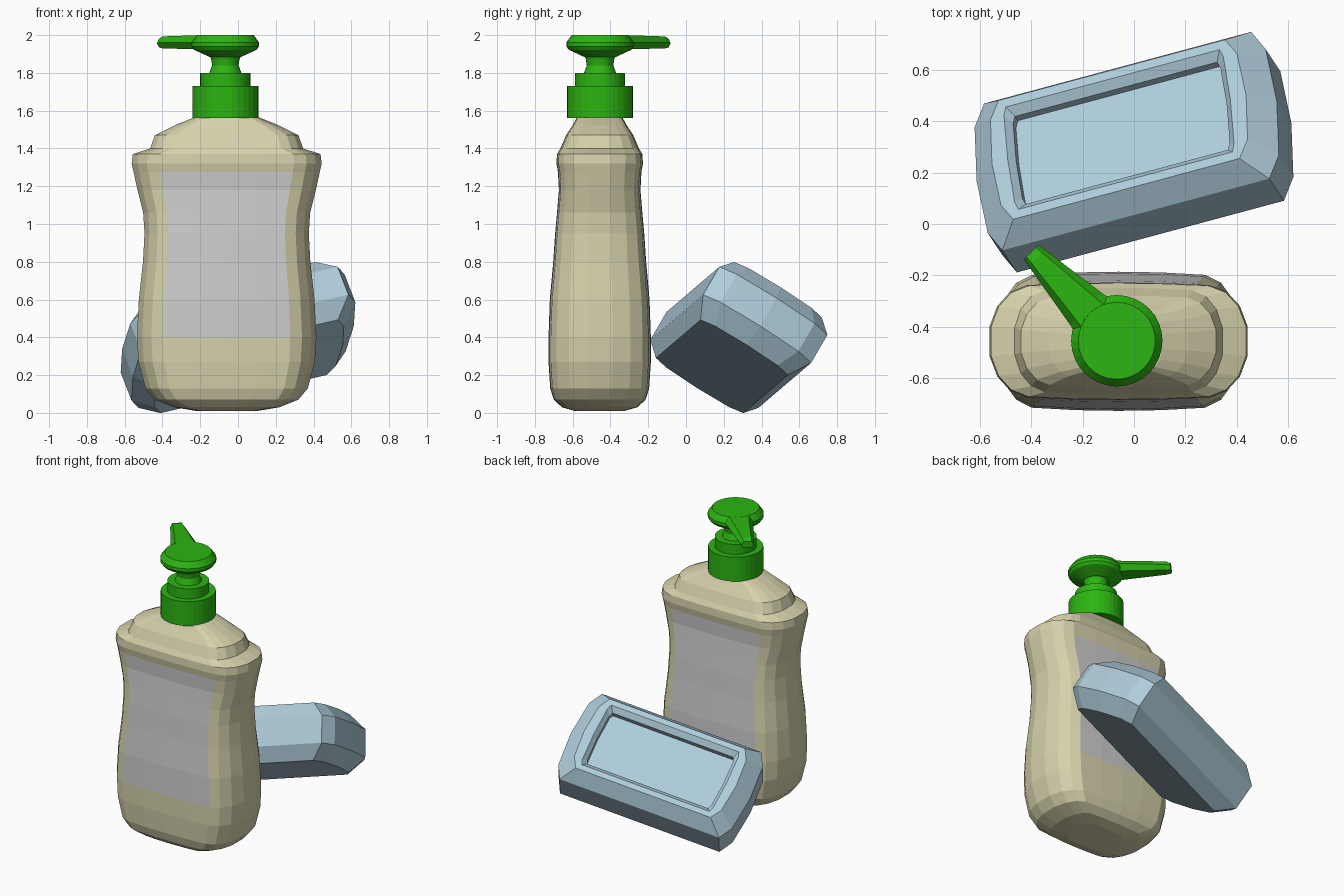
import bpy, math
from mathutils import Vector

if "Cube" in bpy.data.objects:
    bpy.data.objects.remove(bpy.data.objects["Cube"])


def material(name, rgb):
    m = bpy.data.materials.new(name)
    m.diffuse_color = (*rgb, 1)
    m.use_nodes = True
    m.node_tree.nodes["Principled BSDF"].inputs["Base Color"].default_value = m.diffuse_color
    return m


BEIGE = material("beige plastic", (0.67, 0.64, 0.41))
GREY = material("grey label", (0.60, 0.60, 0.60))
GREEN = material("green plastic", (0.025, 0.46, 0.006))
BLUE = material("pale blue soap", (0.43, 0.61, 0.71))


def loft(name, rings, mats):
    """Skin equal-length rings of points and cap both ends."""
    n = len(rings[0])
    verts = [Vector(p) for r in rings for p in r]
    faces = [tuple(reversed(range(n)))]
    for k in range(len(rings) - 1):
        for i in range(n):
            j = (i + 1) % n
            faces.append((k * n + i, k * n + j, (k + 1) * n + j, (k + 1) * n + i))
    faces.append(tuple(range((len(rings) - 1) * n, len(rings) * n)))
    me = bpy.data.meshes.new(name)
    me.from_pydata(verts, [], faces)
    for m in mats:
        me.materials.append(m)
    ob = bpy.data.objects.new(name, me)
    bpy.context.collection.objects.link(ob)
    return ob


def four_way(quarter):
    """Mirror a quarter outline (from +x axis to +y axis) into a closed loop."""
    half = quarter + [(-u, v) for u, v in reversed(quarter) if u > 0]
    return half + [(u, -v) for u, v in reversed(half) if v > 0]


def lathe(name, profile, centre, mat, seg=32):
    rings = [[(centre[0] + r * math.cos(2 * math.pi * i / seg),
               centre[1] + r * math.sin(2 * math.pi * i / seg), z)
              for i in range(seg)] for r, z in profile]
    return loft(name, rings, [mat])


# Bottle body: half width, half depth, height
CX, CY = -0.06, -0.457
section = four_way([(1, .25), (.94, .6), (.84, .84), (.71, .955), (.35, .99), (0, 1)])
profile = [(.16, .13, .01), (.28, .20, .03), (.38, .243, .07), (.43, .262, .13),
           (.467, .271, .27), (.475, .271, .40), (.465, .264, .60), (.443, .246, .80),
           (.435, .236, .95), (.442, .226, 1.06), (.472, .216, 1.18), (.493, .221, 1.275),
           (.503, .229, 1.32), (.497, .226, 1.37), (.405, .208, 1.40),
           (.38, .178, 1.47), (.27, .142, 1.525), (.17, .12, 1.565)]
bottle = loft("bottle_body", [[(CX + u * w, CY + v * d, z) for u, v in section]
                              for w, d, z in profile], [BEIGE, GREY])
# Front and back labels
for f in bottle.data.polygons:
    c = f.center
    if .40 < c.z < 1.275 and abs(c.x - CX) < .335 and abs(c.y - CY) > .15:
        f.material_index = 1

# Pump
PX, PY = -0.067, -0.455
lathe("pump_collar", [(.175, 1.56), (.175, 1.73), (.133, 1.73), (.133, 1.80)], (PX, PY), GREEN)
lathe("pump_neck", [(.085, 1.80), (.07, 1.84), (.075, 1.87), (.085, 1.90)], (PX, PY), GREEN)
lathe("pump_head", [(.085, 1.885), (.165, 1.922), (.178, 1.94), (.178, 1.962), (.15, 2.0)],
      (PX, PY), GREEN)

# Spout, tapering toward the back left
along = Vector((-.333, .345, 0)).normalized()
side = Vector((-along.y, along.x, 0))
rings = []
for t, w, lo, hi in [(.05, .115, 1.915, 1.999), (.17, .088, 1.925, 1.999),
                     (.45, .045, 1.93, 1.993), (.48, .040, 1.935, 1.98)]:
    mid = (lo + hi) / 2
    rings.append([Vector((PX, PY, z)) + along * t + side * s * w for s, z in
                  [(-1, mid), (-.65, lo), (.65, lo), (1, mid), (.65, hi), (-.65, hi)]])
loft("pump_spout", [list(reversed(r)) for r in rings], [GREEN])

# Soap bar: tilted rounded slab with a recess in its top
A = Vector((.943, .253, .216)).normalized()
B = Vector((-.103, .842, -.53))
B = (B - A * B.dot(A)).normalized()
N = A.cross(B)
O = Vector((0, .28, .40))
round_loop = four_way([(1, 0), (.97, .72), (.89, 1), (0, 1)])
sharp_loop = four_way([(1, 0), (.985, .85), (.96, 1), (0, 1)])
layers = [(.525, .275, -.188, round_loop), (.62, .34, -.09, round_loop),
          (.62, .34, .09, round_loop), (.525, .275, .185, round_loop),
          (.46, .237, .185, sharp_loop), (.435, .203, .155, sharp_loop),
          (.435, .203, .12, sharp_loop)]
loft("soap_bar", [[O + A * u * l + B * v * w + N * h for u, v in loop]
                  for l, w, h, loop in layers], [BLUE])
